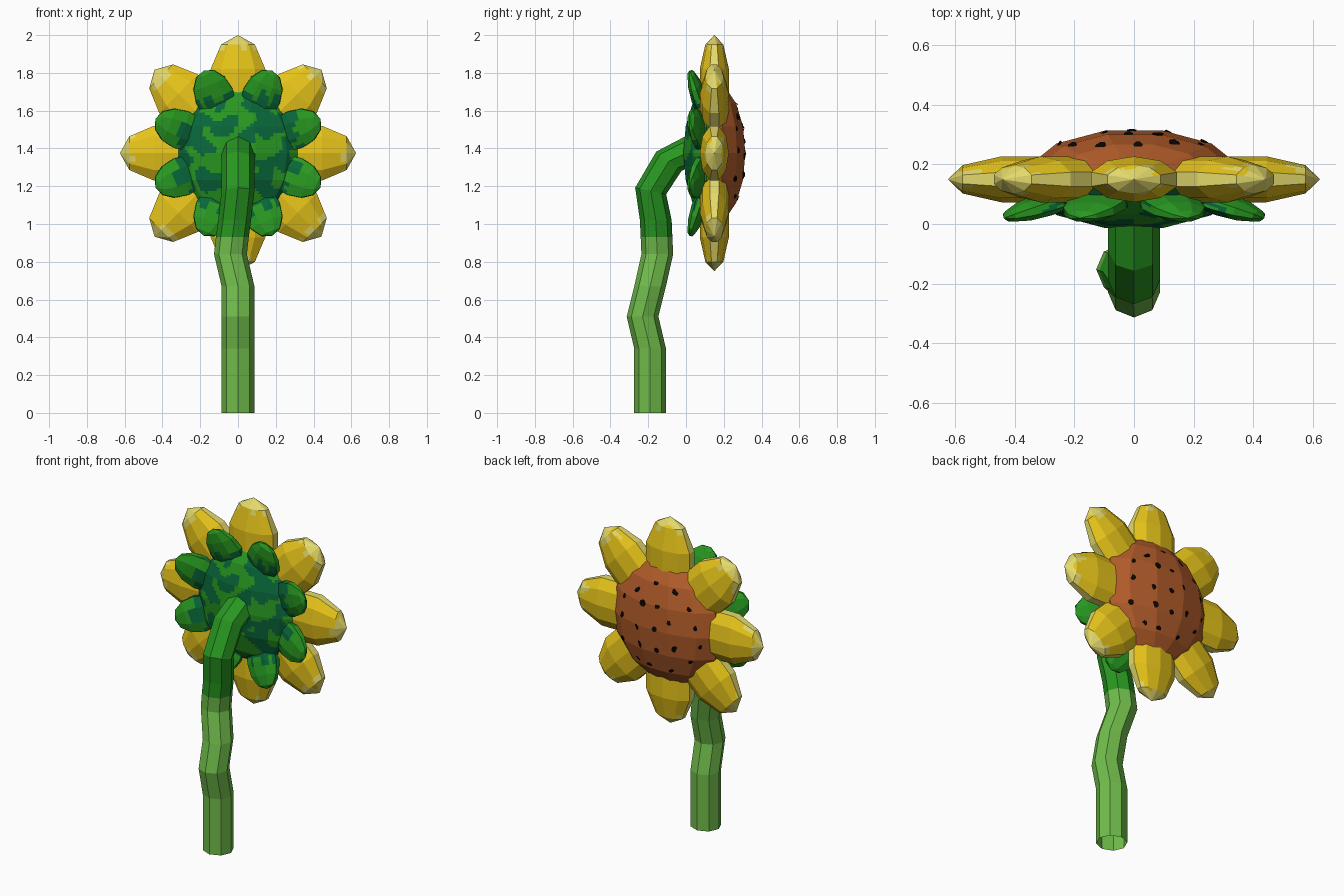
import bpy, bmesh, math, random
from mathutils import Matrix, Vector, noise
from mathutils.bvhtree import BVHTree

if "Cube" in bpy.data.objects:
    bpy.data.objects.remove(bpy.data.objects["Cube"])

random.seed(4)


def material(name, r, g, b):
    lin = [((c / 255 + 0.055) / 1.055) ** 2.4 if c > 10 else c / 3300 for c in (r, g, b)]
    m = bpy.data.materials.new(name)
    m.diffuse_color = (*lin, 1)
    m.use_nodes = True
    m.node_tree.nodes["Principled BSDF"].inputs["Base Color"].default_value = m.diffuse_color
    return m


YELLOW = material("petal yellow", 232, 197, 26)
PALE = material("pale yellow", 228, 218, 108)
BROWN = material("seed brown", 178, 92, 42)
BLACK = material("seed black", 8, 6, 5)
LIGHT = material("light stem green", 112, 188, 74)
GREEN = material("leaf green", 40, 152, 32)
DARK = material("dark green", 8, 103, 58)


def finish(bm, name, mats):
    bmesh.ops.recalc_face_normals(bm, faces=bm.faces)
    me = bpy.data.meshes.new(name)
    bm.to_mesh(me)
    bm.free()
    for m in mats:
        me.materials.append(m)
    ob = bpy.data.objects.new(name, me)
    bpy.context.collection.objects.link(ob)
    return ob


def sphere(segs, rings, turn, cuts=0):
    """Unit sphere with its pole on z, faces optionally split without bending."""
    bm = bmesh.new()
    bmesh.ops.create_uvsphere(bm, u_segments=segs, v_segments=rings, radius=1,
                              matrix=Matrix.Rotation(math.radians(turn), 4, 'Z'))
    if cuts:
        bmesh.ops.subdivide_edges(bm, edges=bm.edges[:], cuts=cuts, use_grid_fill=True)
    return bm


def radial(angle, y, r, tilt, size):
    """Place a leaf-like ellipsoid around the flower centre."""
    return (Matrix.Translation((0, y, 1.375))
            @ Matrix.Rotation(math.radians(angle), 4, 'Y')
            @ Matrix.Translation((0, 0, r))
            @ Matrix.Rotation(math.radians(tilt), 4, 'X')
            @ Matrix.Diagonal((*size, 1)))


# Petals: ragged pale tips and pale narrow side facets
for i in range(8):
    bm = sphere(10, 5, 0, 3)
    for f in bm.faces:
        c = f.calc_center_median()
        side = abs(c.y) < 0.32 * abs(c.x) and c.z > -0.1
        tip = c.z > 0.76 + 0.25 * noise.noise(c * 2.5 + Vector((i * 3.3, 0, 0)))
        f.material_index = 1 if tip or side else 0
    bm.transform(radial(i * 45, 0.15, 0.365, 0, (0.16, 0.081, 0.26)))
    finish(bm, f"petal_{i + 1}", [YELLOW, PALE])

# Sepals behind the petals: dark base, brighter tip
for i in range(8):
    bm = sphere(8, 6, 22.5, 2)
    for f in bm.faces:
        c = f.calc_center_median()
        base = c.z + 0.6 * noise.noise(c * 2 + Vector((i * 2.7, 0.4, 0))) < 0.02
        f.material_index = 1 if base and c.y < 0.3 else 0
    bm.transform(radial(22.5 + i * 45, 0.065, 0.325, 17, (0.112, 0.04, 0.155)))
    finish(bm, f"sepal_{i + 1}", [GREEN, DARK])

# Flower head: brown seed side, mottled green stem side
bm = sphere(12, 8, 15, 7)
bm.transform(Matrix.Translation((0, 0.15, 1.375)) @ Matrix.Diagonal((0.368, 0.17, 0.37, 1)))
for f in bm.faces:
    c = f.calc_center_median()
    if c.y > 0.15:
        f.material_index = 0
    else:
        f.material_index = 1 if noise.noise(c * 11) > -0.02 else 2
tree = BVHTree.FromBMesh(bm)
finish(bm, "flower_head", [BROWN, GREEN, DARK])

# Seeds: thin dark plates laid on the brown side
bm = bmesh.new()
for count, radius in ((1, 0.02), (7, 0.15), (13, 0.27)):
    for k in range(count):
        a = 2 * math.pi * (k + random.uniform(-0.2, 0.2)) / count
        r = radius + random.uniform(-0.035, 0.02)
        hit, normal, _, _ = tree.ray_cast(Vector((r * math.cos(a), 1, 1.375 + r * math.sin(a))),
                                          Vector((0, -1, 0)))
        size = random.uniform(0.013, 0.022)
        bmesh.ops.create_cone(bm, cap_ends=True, segments=7, radius1=size, radius2=size, depth=0.004,
                              matrix=Matrix.Translation(hit) @ normal.to_track_quat('Z', 'Y').to_matrix().to_4x4())
finish(bm, "seeds", [BLACK])

# Stem: eight-sided tube open at the foot; rows are x, y, z, forward lean of the ring in degrees
path = [(0, -0.19, 0, 0), (0, -0.19, 0.34, 0), (0, -0.23, 0.51, 0), (0, -0.19, 0.67, 0),
        (-0.04, -0.152, 0.84, 0), (-0.03, -0.156, 0.93, 0), (-0.018, -0.16, 1.02, 0),
        (0, -0.187, 1.175, 12), (0, -0.09, 1.333, 37), (0, 0.055, 1.40, 62)]
bm = bmesh.new()
loops = []
for x, y, z, lean in path:
    rot = Matrix.Rotation(-math.radians(lean), 3, 'X')
    loops.append([bm.verts.new(Vector((x, y, z)) + rot @ Vector(
        (0.087 * math.cos(k * math.pi / 4), 0.084 * math.sin(k * math.pi / 4), 0))) for k in range(8)])
for j in range(len(loops) - 1):
    for k in range(8):
        n = (k + 1) % 8
        f = bm.faces.new((loops[j][k], loops[j][n], loops[j + 1][n], loops[j + 1][k]))
        f.material_index = 1 if j >= 5 else 0
bm.faces.new(loops[-1]).material_index = 1
finish(bm, "stem", [LIGHT, GREEN])
